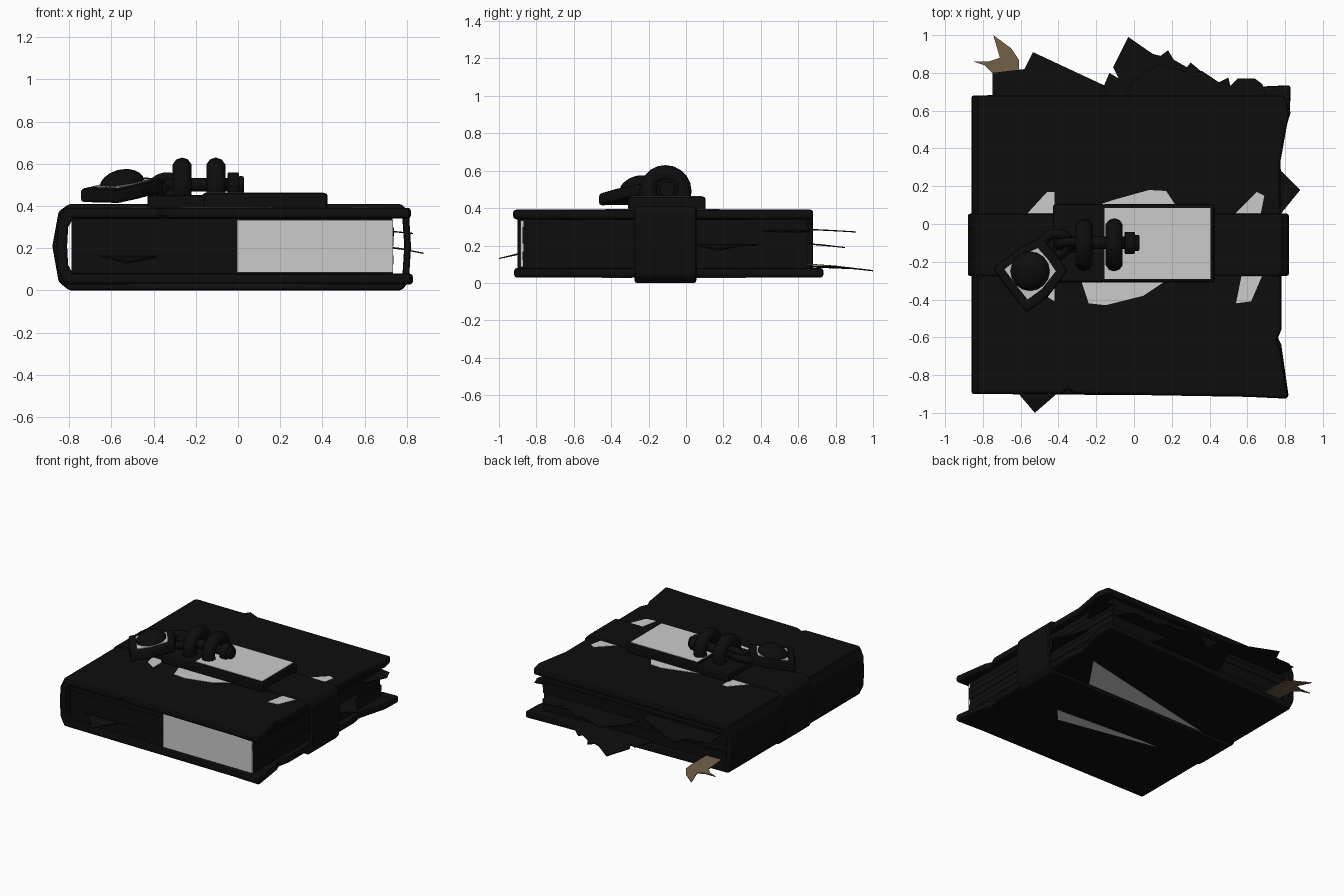
import bpy, bmesh, math, random
from mathutils import Vector, Matrix

if "Cube" in bpy.data.objects:
    bpy.data.objects.remove(bpy.data.objects["Cube"])
random.seed(4)


def material(name, c):
    m = bpy.data.materials.new(name)
    m.diffuse_color = (*c, 1)
    m.use_nodes = True
    m.node_tree.nodes["Principled BSDF"].inputs["Base Color"].default_value = m.diffuse_color
    return m


INK = material("ink_black", (0.004, 0.004, 0.004))
BROWN = material("worn_brown", (0.16, 0.11, 0.06))


def finish(name, bm, mat=INK, bevel=0, smooth=False):
    bmesh.ops.recalc_face_normals(bm, faces=bm.faces)
    me = bpy.data.meshes.new(name)
    bm.to_mesh(me)
    bm.free()
    ob = bpy.data.objects.new(name, me)
    bpy.context.collection.objects.link(ob)
    if mat:
        me.materials.append(mat)
    if bevel:
        b = ob.modifiers.new("bevel", 'BEVEL')
        b.width, b.segments, b.limit_method = bevel, 2, 'ANGLE'
    if smooth:
        for p in me.polygons:
            p.use_smooth = True
    return ob


def prism(name, pts, z0, z1, mat=INK, bevel=0, height=None, axis='Z'):
    """Extrude an outline; height(x, y) bends it up or down."""
    bm = bmesh.new()
    f = bm.faces.new([bm.verts.new((a, b, z0) if axis == 'Z' else (a, z0, b)) for a, b in pts])
    ext = bmesh.ops.extrude_face_region(bm, geom=[f])
    d = Vector((0, 0, z1 - z0)) if axis == 'Z' else Vector((0, z1 - z0, 0))
    bmesh.ops.translate(bm, vec=d, verts=[g for g in ext['geom'] if isinstance(g, bmesh.types.BMVert)])
    if height:
        for v in bm.verts:
            v.co.z += height(v.co.x, v.co.y)
    return finish(name, bm, mat, bevel)


def box(name, x0, x1, y0, y1, z0, z1, mat=INK, bevel=0):
    return prism(name, [(x0, y0), (x1, y0), (x1, y1), (x0, y1)], z0, z1, mat, bevel)


def torus(name, centre, R, r, rot, stretch=1.0, n=20, m=10):
    bm = bmesh.new()
    rings = []
    for i in range(n):
        a = math.tau * i / n
        rings.append([])
        for j in range(m):
            b = math.tau * j / m
            p = Vector(((R + r * math.cos(b)) * math.cos(a) * stretch,
                        (R + r * math.cos(b)) * math.sin(a), r * math.sin(b)))
            rings[-1].append(bm.verts.new(rot @ p + Vector(centre)))
    for i in range(n):
        for j in range(m):
            k, l = (i + 1) % n, (j + 1) % m
            bm.faces.new((rings[i][j], rings[k][j], rings[k][l], rings[i][l]))
    return finish(name, bm, smooth=True)


# covers with worn fore-edges
prism("top_cover", [(-0.83, -0.9), (-0.38, -0.9), (-0.35, -0.875), (-0.31, -0.9), (0.6, -0.915), (0.815, -0.925),
                    (0.775, -0.66), (0.755, -0.62), (0.78, -0.56), (0.775, 0.33), (0.82, 0.58), (0.8, 0.68),
                    (-0.83, 0.68)], 0.34, 0.392, bevel=0.016)
prism("bottom_cover", [(-0.83, -0.9), (0.6, -0.91), (0.82, -0.92), (0.78, -0.64), (0.76, -0.6), (0.78, -0.5),
                       (0.78, 0.27), (0.765, 0.36), (0.825, 0.58), (0.83, 0.735), (0.5, 0.72), (-0.83, 0.68)],
      0.028, 0.08, bevel=0.016)

# rounded spine
outer = [(-0.79, 0.392), (-0.83, 0.375), (-0.855, 0.32), (-0.86, 0.21),
         (-0.855, 0.1), (-0.83, 0.045), (-0.79, 0.028)]
inner = [(-0.78, 0.075), (-0.805, 0.12), (-0.81, 0.21), (-0.805, 0.3), (-0.78, 0.345)]
prism("spine", outer + inner, -0.9, 0.68, bevel=0.01, axis='Y')

# page block in uneven bundles
z = 0.078
for i in range(6):
    d = random.uniform(0, 0.02)
    box("page_bundle", -0.79, 0.74 - d, -0.875 + d / 2, 0.655 - d, z, z + 0.0445)
    z += 0.0442
box("bare_page_edge", -0.005, 0.735, -0.884, -0.87, 0.085, 0.335, None)

# loose torn sheets: outline, thickness, level and droop
sheets = [
    ("torn_sheet_back_left", [(-0.75, 0.6), (-0.75, 0.8), (-0.58, 0.82), (-0.535, 0.91), (-0.16, 0.735),
                              (-0.12, 0.6)], 0.285, lambda x, y: -0.06 * max(0, y - 0.65)),
    ("torn_sheet_back_middle", [(-0.2, 0.6), (-0.16, 0.73), (-0.13, 0.8), (-0.08, 0.77), (-0.11, 0.83), (-0.03, 0.99),
                                (0.1, 0.9), (0.14, 0.89), (0.18, 0.92), (0.21, 0.87), (0.28, 0.83), (0.3, 0.855),
                                (0.4, 0.77), (0.44, 0.6)], 0.085, lambda x, y: -0.1 * max(0, y - 0.78)),
    ("torn_sheet_back_right", [(-0.1, 0.6), (0.0, 0.76), (0.13, 0.85), (0.3, 0.8), (0.36, 0.81), (0.45, 0.75),
                               (0.5, 0.775), (0.51, 0.73), (0.55, 0.77), (0.64, 0.77), (0.68, 0.74), (0.72, 0.6)],
     0.21, lambda x, y: -0.12 * max(0, y - 0.65)),
    ("torn_sheet_right", [(0.68, -0.1), (0.79, 0.07), (0.88, 0.18), (0.78, 0.28), (0.76, 0.35), (0.68, 0.45)],
     0.205, lambda x, y: -0.2 * max(0, x - 0.72)),
    ("torn_sheet_corner", [(0.68, 0.4), (0.77, 0.42), (0.83, 0.59), (0.8, 0.66), (0.7, 0.66)],
     0.28, lambda x, y: -0.1 * max(0, x - 0.7)),
    ("torn_sheet_front", [(-0.68, -0.85), (-0.61, -0.9), (-0.525, -1.0), (-0.41, -0.9), (-0.36, -0.85)],
     0.16, lambda x, y: 0.25 * min(0, y + 0.87)),
]
for name, pts, lvl, fn in sheets:
    prism(name, pts, lvl, lvl + 0.006, height=fn)

# forked ribbon bookmark
prism("bookmark_ribbon", [(-0.75, 0.6), (-0.75, 0.8), (-0.79, 0.84), (-0.85, 0.86), (-0.77, 0.86), (-0.71, 0.88),
                          (-0.745, 1.0), (-0.65, 0.93), (-0.61, 0.87), (-0.61, 0.82), (-0.63, 0.6)],
      0.1, 0.107, BROWN, height=lambda x, y: -0.12 * max(0, y - 0.68))

# strap wrapped round the book: outer and inner loops bridged
def strap_loop(i):
    return [(-0.8 + i * .4, 0.41 - i), (-0.85 + i, 0.375 - i * .6), (-0.88 + i, 0.21), (-0.85 + i, 0.04 + i * .6),
            (-0.8 + i * .4, i), (0.775 - i * .4, i), (0.81 - i, 0.04 + i * .4), (0.82 - i, 0.21),
            (0.81 - i, 0.37 - i * .4), (0.775 - i * .4, 0.41 - i)]


bm = bmesh.new()
loops = [[bm.verts.new((x, y, zz)) for x, zz in strap_loop(i)]
         for i, y in ((0, -0.275), (0, 0.055), (0.032, 0.055), (0.032, -0.275))]
for k in range(4):
    a, b = loops[k], loops[(k + 1) % 4]
    for j in range(10):
        l = (j + 1) % 10
        bm.faces.new((a[j], a[l], b[l], b[j]))
finish("strap", bm, bevel=0.012)

# clasp plates on the strap
box("clasp_plate_left", -0.43, -0.15, -0.31, 0.105, 0.385, 0.452, bevel=0.015)
box("clasp_plate_right", -0.17, 0.425, -0.31, 0.105, 0.385, 0.462, bevel=0.015)
box("clasp_bright_face", -0.155, 0.405, -0.29, 0.085, 0.455, 0.4645, None)

# pale worn patches beside the strap, above and below
top_worn = [
    [(-0.57, 0.05), (-0.42, 0.05), (-0.42, 0.17), (-0.46, 0.17)],
    [(-0.22, 0.09), (0.22, 0.1), (0.17, 0.175), (0.08, 0.18), (-0.1, 0.13)],
    [(0.53, 0.05), (0.67, 0.05), (0.69, 0.15), (0.65, 0.17)],
    [(-0.28, -0.3), (0.17, -0.3), (0.05, -0.38), (-0.15, -0.43), (-0.24, -0.42)],
    [(0.57, -0.27), (0.68, -0.27), (0.62, -0.41), (0.54, -0.42)],
    [(-0.52, -0.27), (-0.42, -0.27), (-0.42, -0.41), (-0.5, -0.36)]]
low_worn = [[(-0.57, 0.05), (0.45, 0.06), (0.63, 0.32)], [(0.39, -0.35), (-0.52, -0.29), (0.3, -0.45)]]
for pts in top_worn:
    prism("worn_patch_top", pts, 0.39, 0.394, None)
for pts in low_worn:
    prism("worn_patch_bottom", pts, 0.026, 0.03, None)

# pair of upright rings on a knobbed pin
upright = Matrix.Rotation(math.pi / 2, 3, 'Y')
for x in (-0.265, -0.105):
    torus("upright_ring", (x, -0.11, 0.49), 0.093, 0.047, upright)


def rod(name, x0, x1, r):
    bm = bmesh.new()
    m = Matrix.Translation(((x0 + x1) / 2, -0.1, 0.5)) @ Matrix.Rotation(math.pi / 2, 4, 'Y')
    bmesh.ops.create_cone(bm, cap_ends=True, segments=12, radius1=r, radius2=r, depth=x1 - x0, matrix=m)
    finish(name, bm, bevel=0.008)


rod("pin", -0.35, -0.02, 0.033)
rod("pin_knob", -0.05, 0.005, 0.06)
rod("pin_tip", 0.0, 0.028, 0.043)

# chain links leading to the pendant
torus("chain_link_outer", (-0.42, -0.11, 0.49), 0.06, 0.027,
      Matrix.Rotation(0.3, 3, 'Z') @ Matrix.Rotation(0.3, 3, 'X'), 1.2)
torus("chain_link_inner", (-0.335, -0.11, 0.495), 0.045, 0.024, Matrix.Rotation(1.2, 3, 'X'), 1.3)

# tilted diamond pendant with a domed stone
tilt = lambda x, y: 0.13 * (x + 0.55) + 0.12 * (y + 0.26)
diamond = [(-0.75, -0.235), (-0.68, -0.33), (-0.57, -0.47), (-0.46, -0.39), (-0.35, -0.25),
           (-0.41, -0.16), (-0.49, -0.07), (-0.6, -0.12)]
shrink = lambda s: [(-0.55 + (x + 0.55) * s, -0.25 + (y + 0.25) * s) for x, y in diamond]
prism("pendant_plate", diamond, 0.44, 0.505, bevel=0.015, height=tilt)
prism("pendant_bright_inlay", shrink(0.68), 0.495, 0.51, None, height=tilt)
bm = bmesh.new()
bmesh.ops.create_uvsphere(bm, u_segments=16, v_segments=10, radius=1)
for v in bm.verts:
    v.co = Vector((-0.55 + 0.105 * v.co.x, -0.25 + 0.105 * v.co.y, 0.505 + 0.067 * v.co.z))
    v.co.z += tilt(v.co.x, v.co.y)
finish("pendant_stone", bm, smooth=True)
